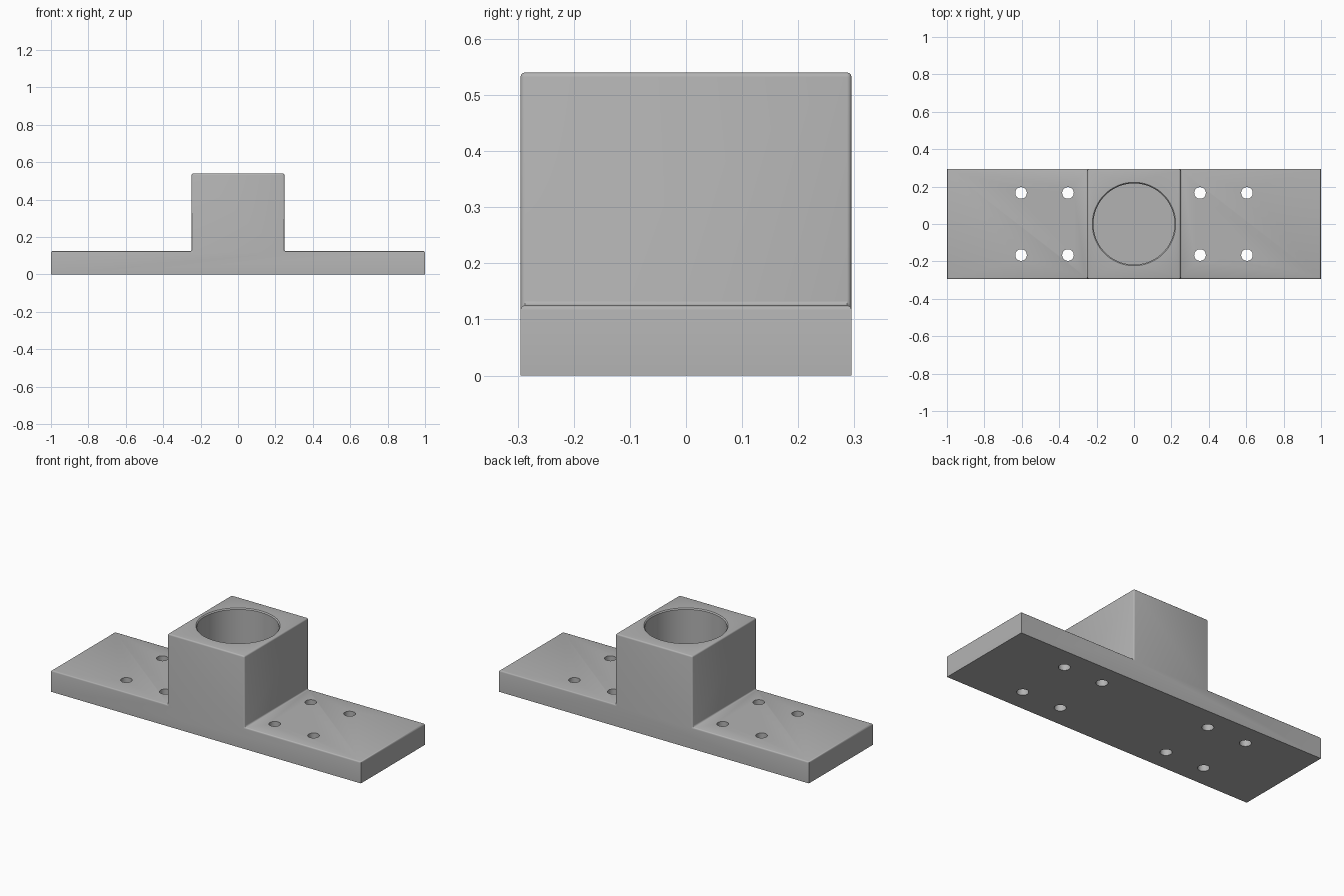
import bpy, bmesh, math

cube = bpy.data.objects.get("Cube")
if cube:
    bpy.data.objects.remove(cube, do_unlink=True)

HALF_LENGTH, HALF_DEPTH = 1.0, 0.295
PLATE_TOP, BLOCK_TOP, BLOCK_HALF = 0.125, 0.54, 0.248
FILLET = 0.008

grey = bpy.data.materials.new("plain grey")
grey.use_nodes = True
grey.diffuse_color = (0.45, 0.45, 0.45, 1)
grey.node_tree.nodes["Principled BSDF"].inputs["Base Color"].default_value = grey.diffuse_color


def make_object(name, bm):
    mesh = bpy.data.meshes.new(name)
    bmesh.ops.recalc_face_normals(bm, faces=bm.faces[:])
    bm.to_mesh(mesh)
    bm.free()
    mesh.materials.append(grey)
    obj = bpy.data.objects.new(name, mesh)
    bpy.context.collection.objects.link(obj)
    return obj


def add_cutter_drum(bm, x, y, rings, sides):
    """Closed turned solid from (radius, height) rings."""
    loops = [[bm.verts.new((x + r * math.cos(math.tau * i / sides),
                            y + r * math.sin(math.tau * i / sides), z))
              for i in range(sides)] for r, z in rings]
    for low, high in zip(loops, loops[1:]):
        for i in range(sides):
            j = (i + 1) % sides
            bm.faces.new((low[i], low[j], high[j], high[i]))
    bm.faces.new(loops[0][::-1])
    bm.faces.new(loops[-1])


# Base plate and upright block as one stepped profile
right_half = [(HALF_LENGTH, 0), (HALF_LENGTH, PLATE_TOP),
              (BLOCK_HALF, PLATE_TOP), (BLOCK_HALF, BLOCK_TOP)]
profile = right_half + [(-x, z) for x, z in reversed(right_half)]
bm = bmesh.new()
front = bm.faces.new([bm.verts.new((x, -HALF_DEPTH, z)) for x, z in profile])
extruded = bmesh.ops.extrude_face_region(bm, geom=[front], use_keep_orig=True)["geom"]
for v in extruded:
    if isinstance(v, bmesh.types.BMVert):
        v.co.y = HALF_DEPTH
bmesh.ops.recalc_face_normals(bm, faces=bm.faces[:])

# Round the upper edges; the underside and end corners stay sharp
rounded = [e for e in bm.edges if all(v.co.z > 0.01 for v in e.verts)]
bmesh.ops.bevel(bm, geom=rounded, offset=FILLET, offset_type='OFFSET',
                segments=3, profile=0.5, affect='EDGES', clamp_overlap=True)
bracket = make_object("socket_bracket", bm)

# Round socket with a softened rim, and the screw holes
bm = bmesh.new()
add_cutter_drum(bm, 0, 0, [(0.217, PLATE_TOP), (0.217, BLOCK_TOP - 0.006),
                           (0.223, BLOCK_TOP), (0.223, BLOCK_TOP + 0.1)], 64)
for x in (-0.604, -0.353, 0.353, 0.604):
    for y in (-0.166, 0.166):
        add_cutter_drum(bm, x, y, [(0.031, -0.1), (0.031, 0.3)], 32)
cutter = make_object("hole_cutter", bm)
cutter.hide_render = True

bpy.ops.object.select_all(action='DESELECT')
bracket.select_set(True)
bpy.context.view_layer.objects.active = bracket
cut = bracket.modifiers.new("holes", 'BOOLEAN')
cut.object = cutter
cut.operation = 'DIFFERENCE'
cut.solver = 'EXACT'
bpy.ops.object.modifier_apply(modifier=cut.name)
bpy.data.objects.remove(cutter, do_unlink=True)
bpy.ops.object.shade_smooth_by_angle(angle=math.radians(32))
